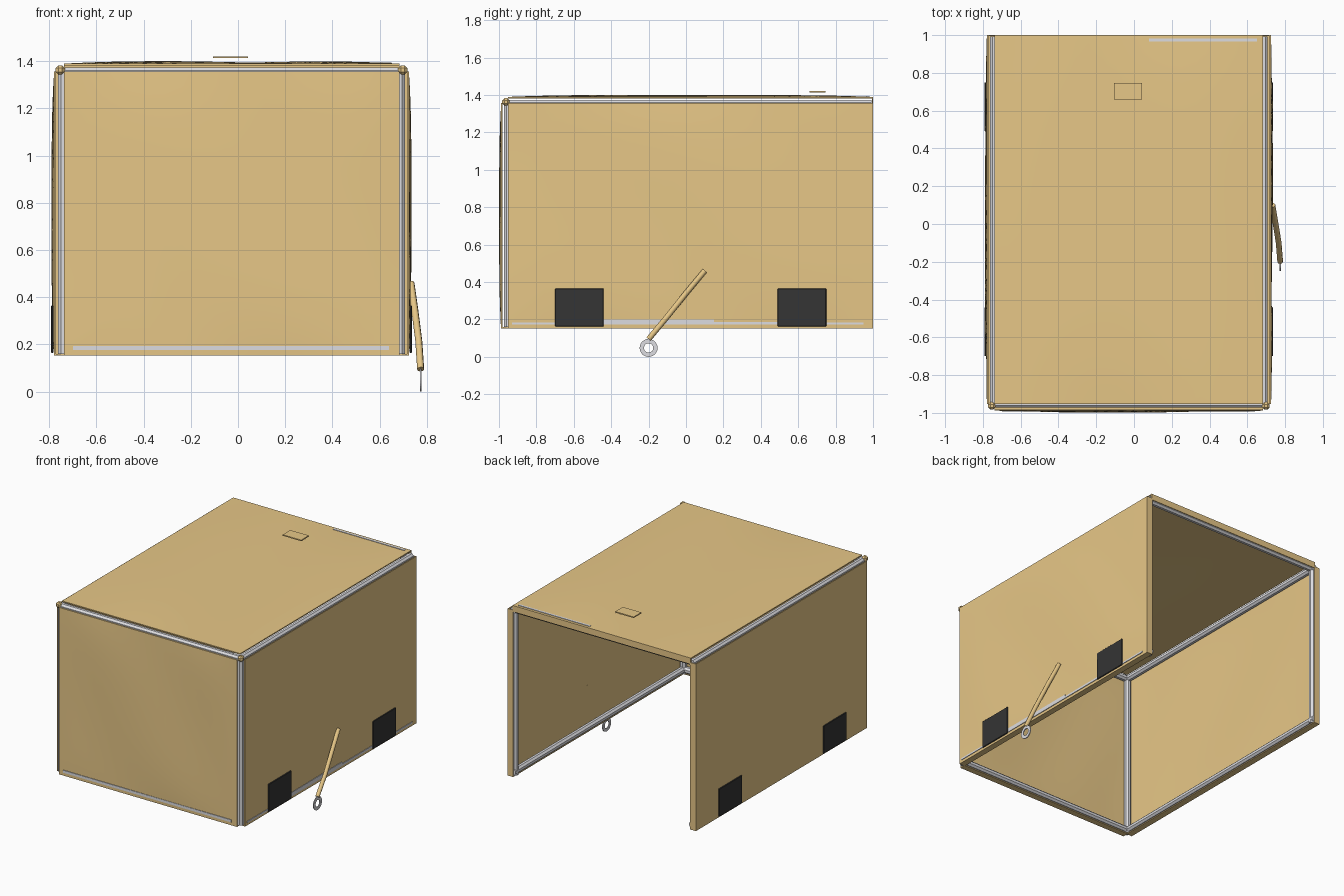
import bpy, bmesh, math
from mathutils import Matrix, Vector

cube = bpy.data.objects.get("Cube")
if cube:
    bpy.data.objects.remove(cube, do_unlink=True)


def material(name, rgb):
    m = bpy.data.materials.new(name)
    m.use_nodes = True
    m.diffuse_color = (*rgb, 1)
    m.node_tree.nodes["Principled BSDF"].inputs["Base Color"].default_value = (*rgb, 1)
    return m


TAN = material("tan canvas", (0.81, 0.58, 0.245))
GREY = material("light grey metal", (0.72, 0.72, 0.75))
BLACK = material("black rubber", (0.035, 0.035, 0.035))

# Tube centre lines of the frame and tube radius
XL, XR, YF, YB, ZB, ZT = -0.741, 0.686, -0.951, 0.97, 0.185, 1.351
R = 0.0235
# Canvas planes
FLOOR, OUT_R, OUT_L, OUT_F, OUT_T = 0.153, 0.724, -0.779, -0.988, 1.39


def finish(name, bm, mat, smooth=False):
    mesh = bpy.data.meshes.new(name)
    bm.to_mesh(mesh)
    bm.free()
    mesh.materials.append(mat)
    ob = bpy.data.objects.new(name, mesh)
    bpy.context.collection.objects.link(ob)
    if smooth:
        for p in mesh.polygons:
            p.use_smooth = True
    return ob


def box(name, lo, hi, mat, bevel=0):
    bm = bmesh.new()
    bmesh.ops.create_cube(bm, size=1)
    lo, hi = Vector(lo), Vector(hi)
    for v in bm.verts:
        v.co = Vector([a + (b - a) * (c + 0.5) for a, b, c in zip(lo, hi, v.co)])
    ob = finish(name, bm, mat)
    if bevel:
        mod = ob.modifiers.new("bevel", "BEVEL")
        mod.width, mod.segments = bevel, 1
    return ob


def tube(name, a, b):
    """Octagonal tube with flats facing the axes."""
    a, b = Vector(a), Vector(b)
    bm = bmesh.new()
    bmesh.ops.create_cone(bm, cap_ends=True, segments=8, radius1=R, radius2=R,
                          depth=(b - a).length, matrix=Matrix.Rotation(math.pi / 8, 4, "Z"))
    ob = finish(name, bm, GREY)
    ob.rotation_euler = (b - a).to_track_quat("Z", "Y").to_euler()
    ob.location = (a + b) / 2
    return ob


def sheet(name, corner, u, v, phase):
    """Slightly billowing canvas; u x v points outward."""
    corner, u, v = Vector(corner), Vector(u), Vector(v)
    out = u.cross(v).normalized()
    n = 20
    bm = bmesh.new()
    rows = []
    for j in range(n + 1):
        row = []
        for i in range(n + 1):
            s, t = i / n, j / n
            swell = (1 - (2 * s - 1) ** 4) * (1 - (2 * t - 1) ** 4)
            puff = 0.011 * swell * (0.6 + 0.4 * math.sin(9 * s + 4 * t + phase))
            row.append(bm.verts.new(corner + u * s + v * t + out * puff))
        rows.append(row)
    for j in range(n):
        for i in range(n):
            bm.faces.new((rows[j][i], rows[j][i + 1], rows[j + 1][i + 1], rows[j + 1][i]))
    ob = finish(name, bm, TAN, True)
    mod = ob.modifiers.new("cloth thickness", "SOLIDIFY")
    mod.thickness, mod.offset = 0.008, -1
    ob.modifiers.new("crisp rim", "EDGE_SPLIT")
    return ob


# Canvas walls and roof
wall_y, wall_z = -0.952, 1.357
height, depth = wall_z - FLOOR, 1 - wall_y
x0, x1 = -0.738, 0.684
sheet("right_wall", (OUT_R, wall_y, FLOOR), (0, depth, 0), (0, 0, height), 0)
sheet("left_wall", (OUT_L, 1, FLOOR), (0, -depth, 0), (0, 0, height), 1)
sheet("front_wall", (x0, OUT_F, FLOOR), (x1 - x0, 0, 0), (0, 0, height), 2)
sheet("roof", (x0, wall_y, OUT_T), (x1 - x0, 0, 0), (0, depth, 0), 4)

# Turned-in hems along the free edges
HEM = 0.045
for side, lo, hi in (("right", OUT_R - HEM, OUT_R), ("left", OUT_L, OUT_L + HEM)):
    box(side + "_back_hem", (lo, 0.994, FLOOR), (hi, 1, wall_z), TAN)
    box(side + "_bottom_hem", (lo, wall_y, FLOOR), (hi, 1, FLOOR + 0.006), TAN)
box("front_bottom_hem", (x0, OUT_F, FLOOR), (x1, OUT_F + HEM, FLOOR + 0.006), TAN)
box("roof_back_hem", (x0, 0.994, OUT_T - HEM), (x1, 1, OUT_T), TAN)

# Tubular frame
for side, x, outward in (("right", XR, 1), ("left", XL, -1)):
    for level, z in (("bottom", ZB), ("top", ZT)):
        tube(f"{side}_{level}_rail", (x, YF, z), (x, 0.993, z))
    for end, y in (("front", YF), ("back", YB)):
        tube(f"{side}_{end}_post", (x, y, FLOOR + 0.006), (x, y, ZT))
    # Canvas cap over each front top corner
    middle = Vector((x + outward * 0.012, YF - 0.012, ZT + 0.012))
    half = Vector((0.02, 0.02, 0.02))
    box(side + "_corner_cap", middle - half, middle + half, TAN, 0.012)
for name, y, z in (("front_bottom", YF, ZB), ("front_top", YF, ZT), ("back_top", YB, ZT)):
    tube(name + "_rail", (XL, y, z), (XR, y, z))

# Slivers of rail showing through the cloth
box("front_rail_sliver", (-0.70, OUT_F - 0.005, 0.176), (0.64, OUT_F, 0.194), GREY)
box("roof_rail_sliver", (0.08, 0.966, OUT_T), (0.65, 0.982, OUT_T + 0.004), GREY)
for name, y0, y1, top in (("front", -0.93, -0.70, 0.184), ("middle", -0.44, 0.15, 0.2),
                          ("rear", 0.15, 0.49, 0.187), ("back", 0.75, 0.95, 0.184)):
    box(f"right_{name}_rail_sliver", (OUT_R, y0, 0.172), (OUT_R + 0.005, y1, top), GREY)

# Black pads low on both side walls
for side, x, sign in (("right", OUT_R, 1), ("left", OUT_L, -1)):
    for end, y0, y1 in (("front", -0.70, -0.44), ("back", 0.49, 0.75)):
        lo, hi = sorted((x + sign * 0.003, x + sign * 0.0125))
        box(f"{side}_{end}_pad", (lo, y0, 0.163), (hi, y1, 0.365), BLACK, 0.003)

# Small tag above the roof
box("roof_tag", (-0.105, 0.66, 1.413), (0.042, 0.747, 1.421), TAN)

# Hanging cord
curve = bpy.data.curves.new("cord", "CURVE")
curve.dimensions = "3D"
curve.bevel_depth, curve.bevel_resolution = 0.015, 2
curve.use_fill_caps = True
path = [(0.733, 0.10, 0.46), (0.75, 0.0, 0.34), (0.766, -0.1, 0.215), (0.774, -0.2, 0.095)]
spline = curve.splines.new("POLY")
spline.points.add(len(path) - 1)
for p, co in zip(spline.points, path):
    p.co = (*co, 1)
curve.materials.append(TAN)
cord = bpy.data.objects.new("cord", curve)
bpy.context.collection.objects.link(cord)

# Flat metal ring at the end of the cord
bm = bmesh.new()
n = 24
loops = []
for r, x in ((0.048, -0.003), (0.048, 0.003), (0.025, 0.003), (0.025, -0.003)):
    loops.append([bm.verts.new((0.774 + x, -0.2 + r * math.cos(2 * math.pi * i / n),
                                0.048 + r * math.sin(2 * math.pi * i / n))) for i in range(n)])
for k in range(4):
    a, b = loops[k], loops[(k + 1) % 4]
    for i in range(n):
        j = (i + 1) % n
        bm.faces.new((a[i], a[j], b[j], b[i]))
bmesh.ops.recalc_face_normals(bm, faces=bm.faces)
finish("cord_ring", bm, GREY)
